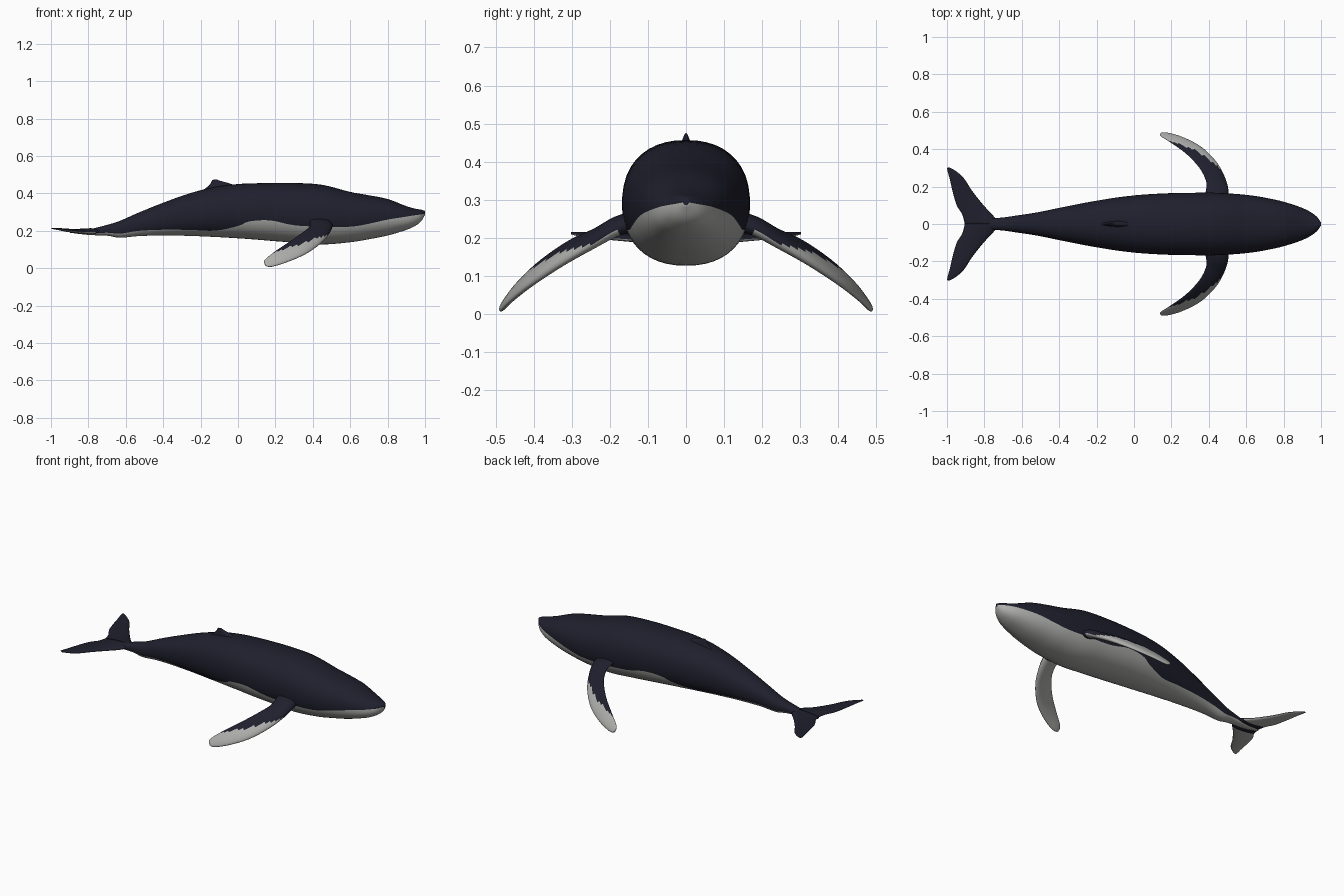
import bpy, bmesh, math
from mathutils import Vector

if "Cube" in bpy.data.objects:
    bpy.data.objects.remove(bpy.data.objects["Cube"])


def material(name, rgb):
    m = bpy.data.materials.new(name)
    m.diffuse_color = (*rgb, 1)
    m.use_nodes = True
    m.node_tree.nodes["Principled BSDF"].inputs["Base Color"].default_value = m.diffuse_color
    return m


NAVY = material("dark navy skin", (0.014, 0.014, 0.027))
PALE = material("pale grey skin", (0.42, 0.42, 0.41))


def spline(p0, p1, p2, p3, t):
    return [0.5 * (2 * b + (c - a) * t + (2 * a - 5 * b + 4 * c - d) * t * t
                   + (3 * b - a - 3 * c + d) * t ** 3)
            for a, b, c, d in zip(p0, p1, p2, p3)]


def refine(rows, steps):
    """Smooth interpolation through the given rows of numbers."""
    out = []
    for i in range(len(rows) - 1):
        p = [rows[max(i - 1, 0)], rows[i], rows[i + 1], rows[min(i + 2, len(rows) - 1)]]
        out += [spline(*p, k / steps) for k in range(steps)]
    return out + [list(rows[-1])]


def skin(name, rings, rule):
    """Join closed rings into a capped tube; rule(ring, side) gives the material index."""
    bm = bmesh.new()
    vs = [[bm.verts.new(p) for p in r] for r in rings]
    n = len(vs[0])
    for i in range(len(vs) - 1):
        for j in range(n):
            k = (j + 1) % n
            f = bm.faces.new((vs[i][j], vs[i][k], vs[i + 1][k], vs[i + 1][j]))
            f.material_index = rule(i, j)
    bm.faces.new(vs[0])
    bm.faces.new(vs[-1]).material_index = rule(len(vs) - 2, n // 4)
    bmesh.ops.recalc_face_normals(bm, faces=bm.faces)
    for f in bm.faces:
        f.smooth = True
    me = bpy.data.meshes.new(name)
    bm.to_mesh(me)
    bm.free()
    me.materials.append(NAVY)
    me.materials.append(PALE)
    ob = bpy.data.objects.new(name, me)
    bpy.context.collection.objects.link(ob)
    return ob


def blade(name, rows, rule, steps=4, n=24, mirror=True):
    """Fin: rows of leading edge xyz, trailing edge xyz, half thickness."""
    rows = refine(rows, steps)
    lead = [Vector(r[:3]) for r in rows]
    trail = [Vector(r[3:6]) for r in rows]
    mid = [(a + b) / 2 for a, b in zip(lead, trail)]
    last = len(rows) - 1
    rings = []
    for i, r in enumerate(rows):
        span = mid[min(i + 1, last)] - mid[max(i - 1, 0)]
        up = span.cross(trail[i] - lead[i]).normalized()
        ring = []
        for k in range(n):
            a = 2 * math.pi * k / n
            c = 0.5 - 0.5 * math.cos(a)
            ring.append(lead[i].lerp(trail[i], c) + up * r[6] * math.sin(a) * (1.25 - 0.6 * c))
        rings.append(ring)

    def pick(i, j):
        a = 2 * math.pi * (j + 0.5) / n
        return rule((i + 0.5) / last, 0.5 - 0.5 * math.cos(a), math.sin(a) > 0, mid[i])

    ob = skin(name, rings, pick)
    if mirror:
        m = ob.modifiers.new("mirror", "MIRROR")
        m.use_axis = (False, True, False)
        m.use_mirror_merge = False
    return ob


# Body: x, top, bottom, half width, height of the colour line
body_rows = refine([
    (-0.90, 0.203, 0.190, 0.010, 0.193), (-0.80, 0.208, 0.178, 0.026, 0.186),
    (-0.70, 0.232, 0.174, 0.035, 0.190), (-0.63, 0.254, 0.163, 0.045, 0.185),
    (-0.53, 0.298, 0.172, 0.060, 0.200), (-0.40, 0.350, 0.175, 0.086, 0.206),
    (-0.26, 0.400, 0.173, 0.114, 0.205), (-0.12, 0.436, 0.167, 0.138, 0.201),
    (0.00, 0.450, 0.160, 0.153, 0.226), (0.06, 0.453, 0.156, 0.158, 0.250),
    (0.17, 0.456, 0.147, 0.164, 0.256), (0.30, 0.456, 0.137, 0.167, 0.230),
    (0.45, 0.446, 0.127, 0.167, 0.222), (0.60, 0.408, 0.139, 0.156, 0.222),
    (0.70, 0.390, 0.155, 0.141, 0.238), (0.80, 0.370, 0.175, 0.119, 0.260),
    (0.90, 0.332, 0.205, 0.086, 0.276), (0.95, 0.318, 0.228, 0.060, 0.284),
    (0.98, 0.313, 0.252, 0.036, 0.288), (1.00, 0.306, 0.286, 0.008, 0.293)], 4)
LOW, HIGH, POWER = 9, 13, 2.25


def body_ring(x, top, bottom, width, line):
    zc, h = (top + bottom) / 2, (top - bottom) / 2
    r = max(-0.96, min(0.96, (line - zc) / h))
    split = math.asin(math.copysign(abs(r) ** (POWER / 2), r))
    angles = [-math.pi / 2 + (split + math.pi / 2) * k / LOW for k in range(LOW)]
    angles += [split + (math.pi / 2 - split) * k / HIGH for k in range(HIGH + 1)]
    half = []
    for a in angles:
        s, c = math.sin(a), max(math.cos(a), 0)
        half.append((x, width * c ** (2 / POWER),
                     zc + h * math.copysign(abs(s) ** (2 / POWER), s)))
    return half + [(p[0], -p[1], p[2]) for p in half[-2:0:-1]]


RING = 2 * (LOW + HIGH)
skin("body", [body_ring(*r) for r in body_rows],
     lambda i, j: 1 if j < LOW or j >= RING - LOW else 0)

# Flippers: dark on the upper root and rear edge, pale elsewhere
blade("flippers", [
    (0.50, 0.12, 0.235, 0.37, 0.12, 0.265, 0.026),
    (0.505, 0.18, 0.222, 0.385, 0.18, 0.246, 0.024),
    (0.485, 0.25, 0.180, 0.385, 0.23, 0.224, 0.020),
    (0.44, 0.33, 0.130, 0.35, 0.30, 0.195, 0.017),
    (0.36, 0.41, 0.075, 0.28, 0.375, 0.145, 0.014),
    (0.26, 0.463, 0.032, 0.205, 0.43, 0.095, 0.011),
    (0.18, 0.486, 0.008, 0.15, 0.465, 0.052, 0.008),
    (0.148, 0.488, 0.012, 0.138, 0.478, 0.035, 0.004)],
    lambda t, c, upper, p: 0 if (upper and t < 0.3 + 0.45 * c) or p.y < 0.18 else 1)

# Tail flukes: dark above, pale below away from the root
blade("tail_flukes", [
    (-0.72, 0.0, 0.200, -0.905, 0.0, 0.200, 0.014),
    (-0.757, 0.05, 0.194, -0.918, 0.05, 0.202, 0.013),
    (-0.80, 0.095, 0.193, -0.948, 0.10, 0.205, 0.011),
    (-0.864, 0.175, 0.198, -0.970, 0.175, 0.209, 0.009),
    (-0.906, 0.24, 0.203, -0.985, 0.24, 0.212, 0.007),
    (-0.948, 0.28, 0.207, -0.996, 0.28, 0.214, 0.005),
    (-0.985, 0.302, 0.211, -1.0, 0.300, 0.215, 0.003)],
    lambda t, c, upper, p: 0 if upper or p.y < 0.045 else 1)

# Dorsal fin
blade("dorsal_fin", [
    (0.03, 0, 0.425, -0.22, 0, 0.395, 0.024),
    (-0.04, 0, 0.452, -0.165, 0, 0.434, 0.014),
    (-0.09, 0, 0.466, -0.146, 0, 0.455, 0.008),
    (-0.115, 0, 0.475, -0.138, 0, 0.472, 0.003)],
    lambda t, c, upper, p: 0, n=16, mirror=False)
